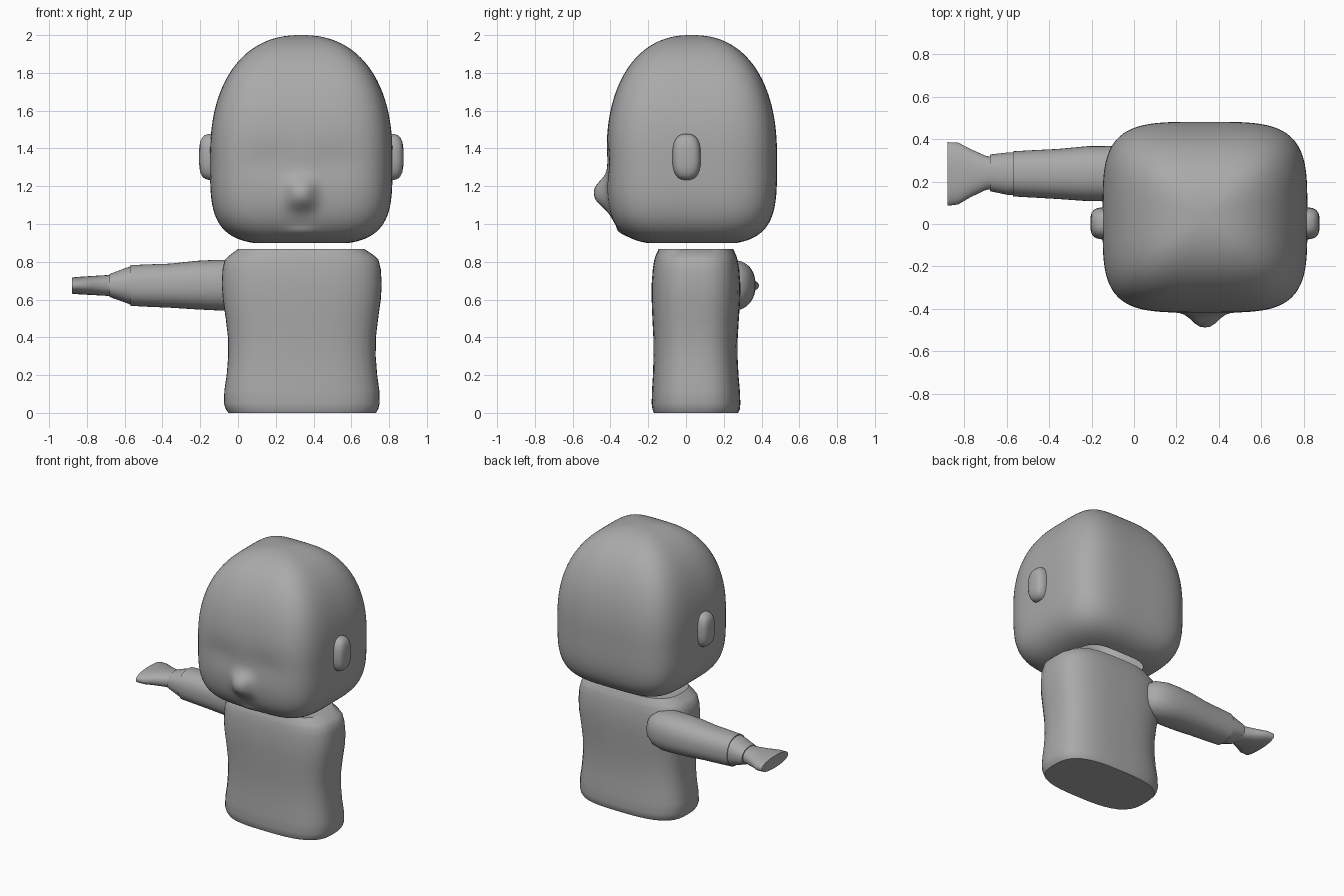
import bpy, bmesh, math

if "Cube" in bpy.data.objects:
    bpy.data.objects.remove(bpy.data.objects["Cube"], do_unlink=True)

# One plain grey for everything
grey = bpy.data.materials.new("plain grey")
grey.use_nodes = True
colour = (0.4, 0.4, 0.4, 1)
grey.diffuse_color = colour
grey.node_tree.nodes["Principled BSDF"].inputs["Base Color"].default_value = colour

MID_X, MID_Y = 0.335, 0.03


def unit_curve(angle, n):
    """Point on a unit superellipse in the direction of the angle."""
    c, s = math.cos(angle), math.sin(angle)
    r = (abs(c) ** n + abs(s) ** n) ** (-1 / n)
    return r * c, r * s


def loft(name, rings, axis="z", n=3.0, segs=48, cap_start=True, cap_end=True, shape=None):
    """Skin rings of (position, low_1, high_1, low_2, high_2) along an axis."""
    bm = bmesh.new()
    loops = []
    for pos, a0, a1, b0, b1 in rings:
        loop = []
        for i in range(segs):
            u, v = unit_curve(2 * math.pi * i / segs, n)
            a = (a0 + a1) / 2 + u * (a1 - a0) / 2
            b = (b0 + b1) / 2 + v * (b1 - b0) / 2
            co = (a, b, pos) if axis == "z" else (pos, a, b)
            loop.append(bm.verts.new(shape(*co) if shape else co))
        loops.append(loop)
    for lo, hi in zip(loops, loops[1:]):
        for i in range(segs):
            j = (i + 1) % segs
            bm.faces.new((lo[i], lo[j], hi[j], hi[i]))
    if cap_start:
        bm.faces.new(loops[0][::-1])
    if cap_end:
        bm.faces.new(loops[-1])
    bmesh.ops.recalc_face_normals(bm, faces=bm.faces)
    mesh = bpy.data.meshes.new(name)
    bm.to_mesh(mesh)
    bm.free()
    mesh.materials.append(grey)
    obj = bpy.data.objects.new(name, mesh)
    bpy.context.collection.objects.link(obj)
    bpy.ops.object.select_all(action="DESELECT")
    obj.select_set(True)
    bpy.context.view_layer.objects.active = obj
    bpy.ops.object.shade_smooth_by_angle(angle=math.radians(35))
    return obj


def bump(x, z, cx, cz, wx, wz, power):
    return math.exp(-abs((x - cx) / wx) ** power - abs((z - cz) / wz) ** power)


def face_shape(x, y, z):
    """Push out the nose and lip, and hollow the eye sockets."""
    if y < -0.15:
        y -= 0.07 * bump(x, z, MID_X, 1.16, 0.075, 0.08, 2.6)
        y -= 0.015 * bump(x, z, MID_X, 0.96, 0.08, 0.02, 2)
        for side in (-1, 1):
            y += 0.012 * bump(x, z, MID_X + side * 0.17, 1.33, 0.14, 0.1, 2)
    return x, y, z


# Head: rounded block with a tall dome, open underneath
head_rings = []
STEPS = 76
for i in range(STEPS):
    angle = math.radians(-61.5 + 151.2 * i / (STEPS - 1))
    w, v = unit_curve(angle, 2.3 if angle > 0 else 3.9)
    z = 1.35 + v * (0.65 if v > 0 else 0.46)
    head_rings.append((z, MID_X - 0.483 * w, MID_X + 0.483 * w,
                       MID_Y - 0.452 * w, MID_Y + 0.452 * w))
loft("head", head_rings, n=4, segs=128, cap_start=False, shape=face_shape)

# Ears
for name, side in (("right_ear", -1), ("left_ear", 1)):
    rings = []
    for out, s in ((0.45, 1), (0.49, 1), (0.51, 0.95), (0.525, 0.84),
                   (0.535, 0.67), (0.54, 0.4), (0.541, 0.1)):
        rings.append((MID_X + side * out, 0.003 - 0.075 * s, 0.003 + 0.075 * s,
                      1.355 - 0.122 * s, 1.355 + 0.122 * s))
    loft(name, rings, axis="x", n=2.7, segs=32)

# Torso: waisted body with bevelled hem and shoulders
loft("torso", [
    (0.0, -0.05, 0.73, -0.17, 0.275),
    (0.02, -0.065, 0.742, -0.178, 0.285),
    (0.05, -0.075, 0.75, -0.182, 0.288),
    (0.12, -0.072, 0.748, -0.18, 0.285),
    (0.2, -0.06, 0.737, -0.175, 0.278),
    (0.3, -0.052, 0.729, -0.172, 0.273),
    (0.4, -0.053, 0.73, -0.173, 0.274),
    (0.5, -0.065, 0.742, -0.178, 0.28),
    (0.6, -0.08, 0.756, -0.182, 0.287),
    (0.68, -0.086, 0.761, -0.182, 0.288),
    (0.76, -0.082, 0.756, -0.176, 0.282),
    (0.81, -0.07, 0.744, -0.168, 0.273),
    (0.83, -0.05, 0.725, -0.162, 0.267),
    (0.868, 0.0, 0.67, -0.145, 0.25),
], n=3)

# Arm with a rounded shoulder end
loft("right_arm", [
    (0.12, 0.2, 0.27, 0.64, 0.71),
    (0.1, 0.16, 0.31, 0.59, 0.76),
    (0.05, 0.125, 0.345, 0.555, 0.795),
    (-0.03, 0.11, 0.365, 0.54, 0.81),
    (-0.12, 0.107, 0.368, 0.543, 0.81),
    (-0.22, 0.108, 0.367, 0.548, 0.805),
    (-0.36, 0.118, 0.354, 0.557, 0.79),
    (-0.48, 0.125, 0.348, 0.562, 0.786),
    (-0.57, 0.13, 0.343, 0.567, 0.782),
], axis="x", n=2.3)

# Wrist
loft("right_wrist", [
    (-0.56, 0.135, 0.338, 0.57, 0.778),
    (-0.6, 0.138, 0.337, 0.585, 0.765),
    (-0.68, 0.155, 0.328, 0.614, 0.735),
], axis="x", n=2.3)

# Flared, flat hand
loft("right_hand", [
    (-0.67, 0.165, 0.315, 0.618, 0.73),
    (-0.7, 0.16, 0.322, 0.62, 0.729),
    (-0.77, 0.127, 0.353, 0.624, 0.725),
    (-0.83, 0.092, 0.384, 0.627, 0.721),
    (-0.88, 0.086, 0.386, 0.631, 0.717),
], axis="x", n=2.3)
